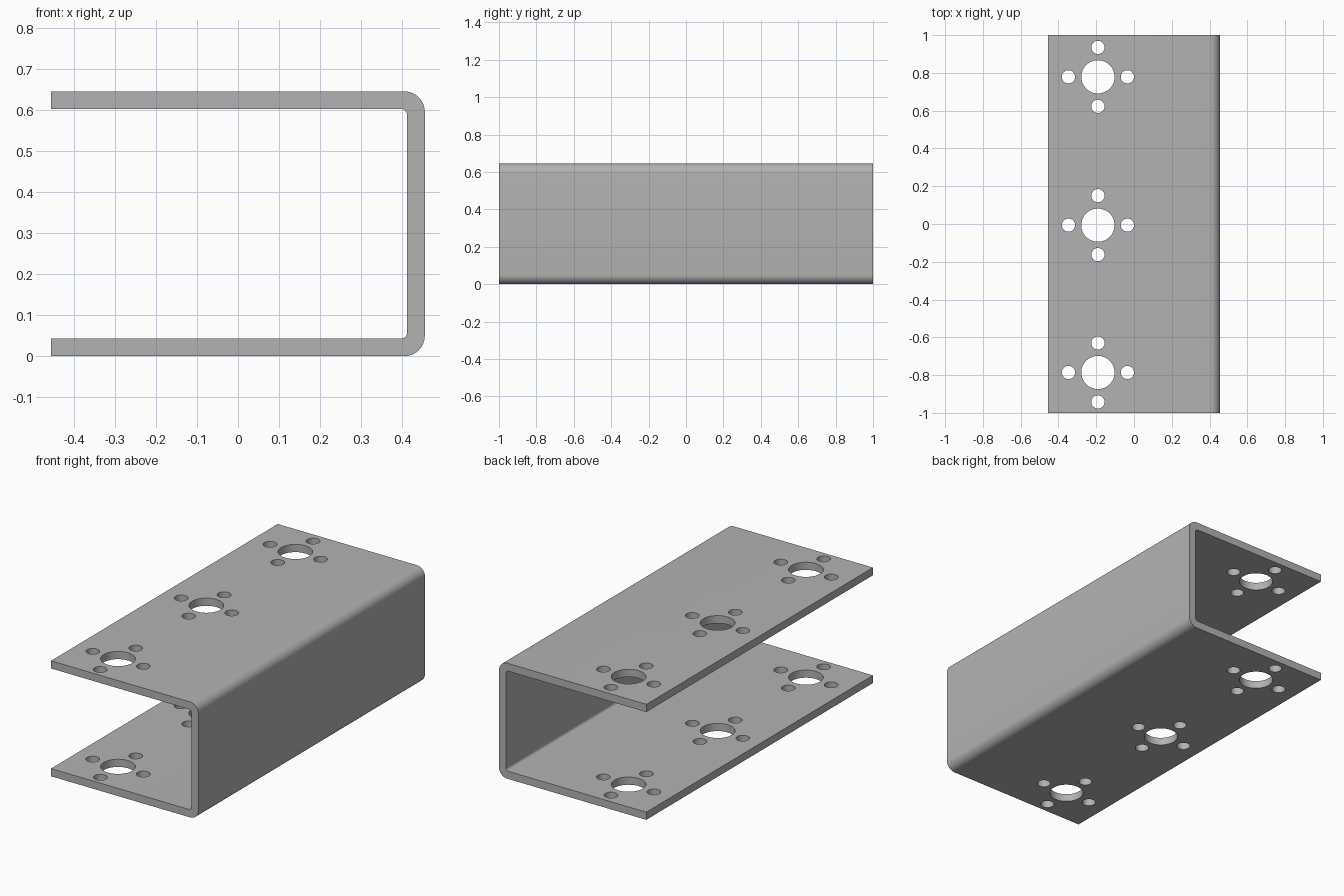
import bpy, bmesh
from math import sin, cos, pi, radians
from mathutils import Matrix, Vector

default = bpy.data.objects.get("Cube")
if default:
    bpy.data.objects.remove(default, do_unlink=True)

HALF_W, HALF_L, HEIGHT, THICK = 0.455, 1.0, 0.645, 0.043
R_OUT, R_IN = 0.05, 0.015

steel = bpy.data.materials.new("grey steel")
steel.use_nodes = True
GREY = (0.45, 0.45, 0.45, 1)
steel.diffuse_color = GREY
steel.node_tree.nodes["Principled BSDF"].inputs["Base Color"].default_value = GREY


def corner(x, z, r, start, end, steps=8):
    """Points of a rounded corner in the xz plane, angles in quarter turns."""
    angles = [(start + (end - start) * i / steps) * pi / 2 for i in range(steps + 1)]
    return [(x + r * cos(a), z + r * sin(a)) for a in angles]


def make_object(name, bm):
    bmesh.ops.recalc_face_normals(bm, faces=bm.faces)
    mesh = bpy.data.meshes.new(name)
    bm.to_mesh(mesh)
    bm.free()
    mesh.materials.append(steel)
    obj = bpy.data.objects.new(name, mesh)
    bpy.context.collection.objects.link(obj)
    return obj


# Channel: bent sheet profile, extruded along its length
xo, xi = HALF_W - R_OUT, HALF_W - THICK - R_IN
profile = [(-HALF_W, 0)]
profile += corner(xo, R_OUT, R_OUT, -1, 0)
profile += corner(xo, HEIGHT - R_OUT, R_OUT, 0, 1)
profile += [(-HALF_W, HEIGHT), (-HALF_W, HEIGHT - THICK)]
profile += corner(xi, HEIGHT - THICK - R_IN, R_IN, 1, 0)
profile += corner(xi, THICK + R_IN, R_IN, 0, -1)
profile += [(-HALF_W, THICK)]

bm = bmesh.new()
face = bm.faces.new([bm.verts.new((x, -HALF_L, z)) for x, z in profile])
ext = bmesh.ops.extrude_face_region(bm, geom=[face], use_keep_orig=True)
moved = [v for v in ext["geom"] if isinstance(v, bmesh.types.BMVert)]
bmesh.ops.translate(bm, verts=moved, vec=(0, 2 * HALF_L, 0))
channel = make_object("channel_bracket", bm)

# Drills: a large bore with four bolt holes around it, three times
bm = bmesh.new()


def drill(centre, radius, sides):
    bmesh.ops.create_cone(bm, cap_ends=True, segments=sides, radius1=radius,
                          radius2=radius, depth=1.0,
                          matrix=Matrix.Translation(centre))


for y in (-0.786, -0.006, 0.779):
    centre = Vector((-0.191, y, HEIGHT / 2))
    drill(centre, 0.088, 48)
    for dx, dy in ((1, 0), (0, 1), (-1, 0), (0, -1)):
        drill(centre + 0.156 * Vector((dx, dy, 0)), 0.035, 32)
drills = make_object("hole_drills", bm)
drills.hide_render = True

# Cut the holes through both flanges
cut = channel.modifiers.new("holes", "BOOLEAN")
cut.operation = "DIFFERENCE"
cut.solver = "EXACT"
cut.object = drills
bpy.ops.object.select_all(action="DESELECT")
bpy.context.view_layer.objects.active = channel
channel.select_set(True)
bpy.ops.object.modifier_apply(modifier=cut.name)
bpy.data.objects.remove(drills, do_unlink=True)
bpy.ops.object.shade_smooth_by_angle(angle=radians(30))
